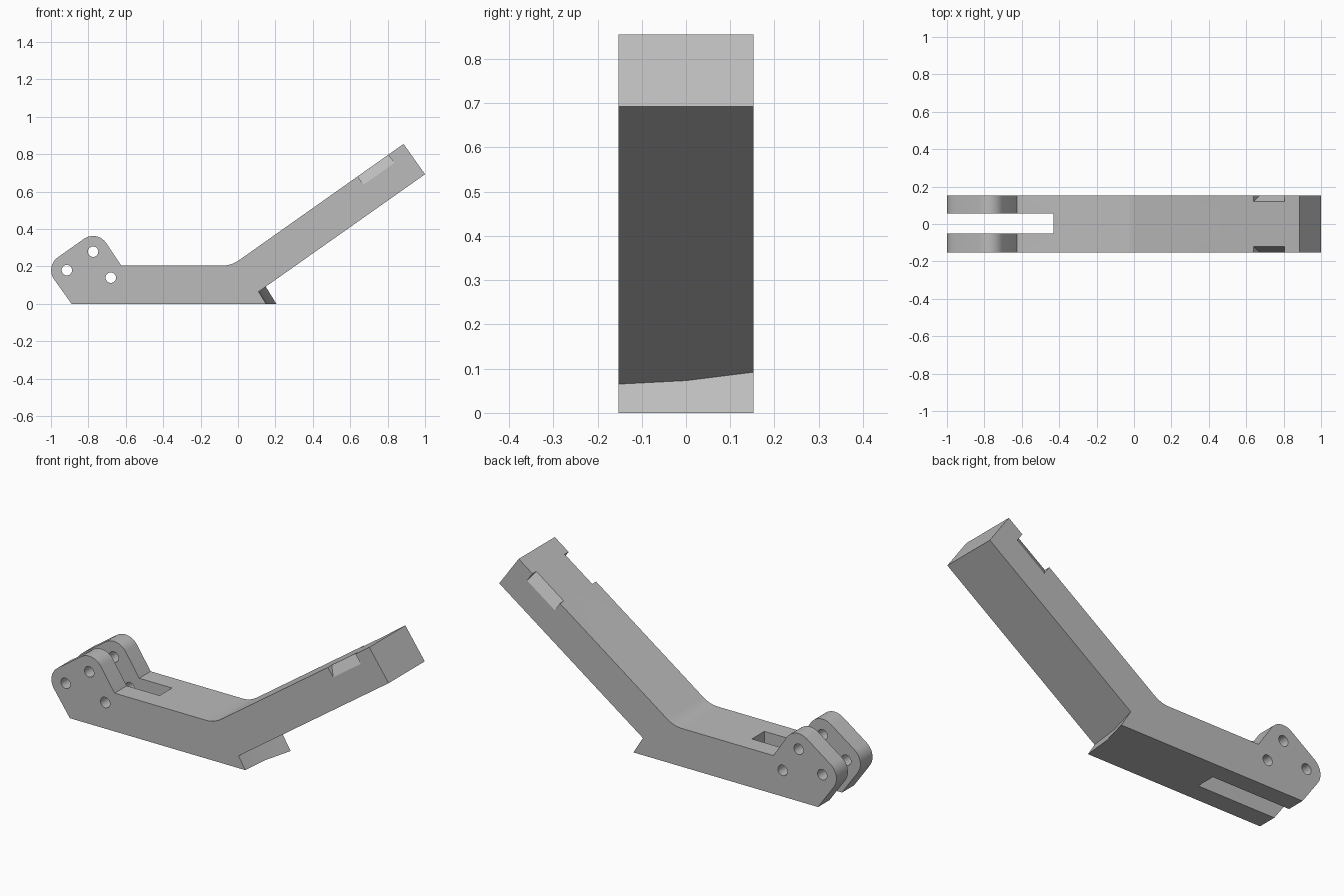
import bpy, bmesh
from math import sin, cos, radians
from mathutils import Vector

if "Cube" in bpy.data.objects:
    bpy.data.objects.remove(bpy.data.objects["Cube"])

HALF = 0.153                      # half the width of the bar
TILT = radians(35.2)              # slope of the raised arm
ALONG = Vector((cos(TILT), 0, sin(TILT)))
UP = Vector((-sin(TILT), 0, cos(TILT)))
PIVOTS = [(-0.915, 0.18), (-0.775, 0.279), (-0.68, 0.14)]

grey = bpy.data.materials.new("plain grey")
grey.use_nodes = True
colour = (0.5, 0.5, 0.5, 1)
grey.diffuse_color = colour
grey.node_tree.nodes["Principled BSDF"].inputs["Base Color"].default_value = colour


def loft(name, rings):
    """Join matching rings of points into a closed solid."""
    bm = bmesh.new()
    rows = [[bm.verts.new(p) for p in ring] for ring in rings]
    n = len(rows[0])
    for a, b in zip(rows, rows[1:]):
        for i in range(n):
            j = (i + 1) % n
            bm.faces.new((a[i], a[j], b[j], b[i]))
    bm.faces.new(rows[0])
    bm.faces.new(rows[-1])
    bmesh.ops.recalc_face_normals(bm, faces=bm.faces)
    mesh = bpy.data.meshes.new(name)
    bm.to_mesh(mesh)
    bm.free()
    obj = bpy.data.objects.new(name, mesh)
    bpy.context.collection.objects.link(obj)
    mesh.materials.append(grey)
    return obj


def arc(centre, r, start, end, steps=10):
    angles = [radians(start + (end - start) * i / steps) for i in range(steps + 1)]
    return [(centre[0] + r * cos(a), centre[1] + r * sin(a)) for a in angles]


def profile(heel_x, heel_z):
    """Side outline, with the heel end given so it can skew across the width."""
    pts = [(-0.89, 0)]
    pts += arc(PIVOTS[0], 0.084, 215, 125)
    pts += arc(PIVOTS[1], 0.084, 125, 35)
    pts.append((-0.625, 0.205))
    # soft bend between the flat bar and the arm
    a, b, c = Vector((-0.08, 0.205)), Vector((-0.036, 0.205)), Vector((0.005, 0.233))
    for i in range(7):
        t = i / 6
        pts.append(tuple(a * (1 - t) ** 2 + b * 2 * t * (1 - t) + c * t * t))
    pts += [(0.885, 0.855), (1.0, 0.693)]
    pts += [((heel_z - 0.065) / 0.706 + 0.11, heel_z), (heel_x, 0)]
    return pts


# Bent bar with a slightly skewed heel
heels = [(-HALF, 0.15, 0.065), (0, 0.165, 0.073), (HALF, 0.205, 0.092)]
bar = loft("bent_lever", [[(x, y, z) for x, z in profile(hx, hz)]
                          for y, hx, hz in heels])
cutters = []

# Slot that splits the head into two cheeks
cutters.append(loft("slot_cutter", [
    [(x, y, z) for x, z in ((-1.2, -0.2), (-0.43, -0.2), (-0.43, 0.6), (-1.2, 0.6))]
    for y in (-0.05, 0.056)]))

# Pin holes through both cheeks
for p in PIVOTS:
    ring = arc(p, 0.028, 0, 345, 23)
    cutters.append(loft("pin_cutter", [[(x, y, z) for x, z in ring] for y in (-0.3, 0.3)]))

# Wedge notches on both upper edges of the arm
start = Vector((0.64, 0, 0.682))
for side in (-1, 1):
    wedge = [(0.108, 0.02), (0.165, -0.075), (0.165, 0.02)]
    cutters.append(loft("notch_cutter", [
        [start + ALONG * s + UP * h + Vector((0, side * y, 0)) for y, h in wedge]
        for s in (0, 0.2)]))

bpy.context.view_layer.objects.active = bar
for cutter in cutters:
    mod = bar.modifiers.new("cut", 'BOOLEAN')
    mod.operation = 'DIFFERENCE'
    mod.solver = 'EXACT'
    mod.object = cutter
    bpy.ops.object.modifier_apply(modifier=mod.name)
    bpy.data.objects.remove(cutter)

# Smooth the rounded corners, keep the edges crisp
bpy.ops.object.select_all(action='DESELECT')
bar.select_set(True)
bpy.ops.object.shade_smooth_by_angle(angle=radians(30))
